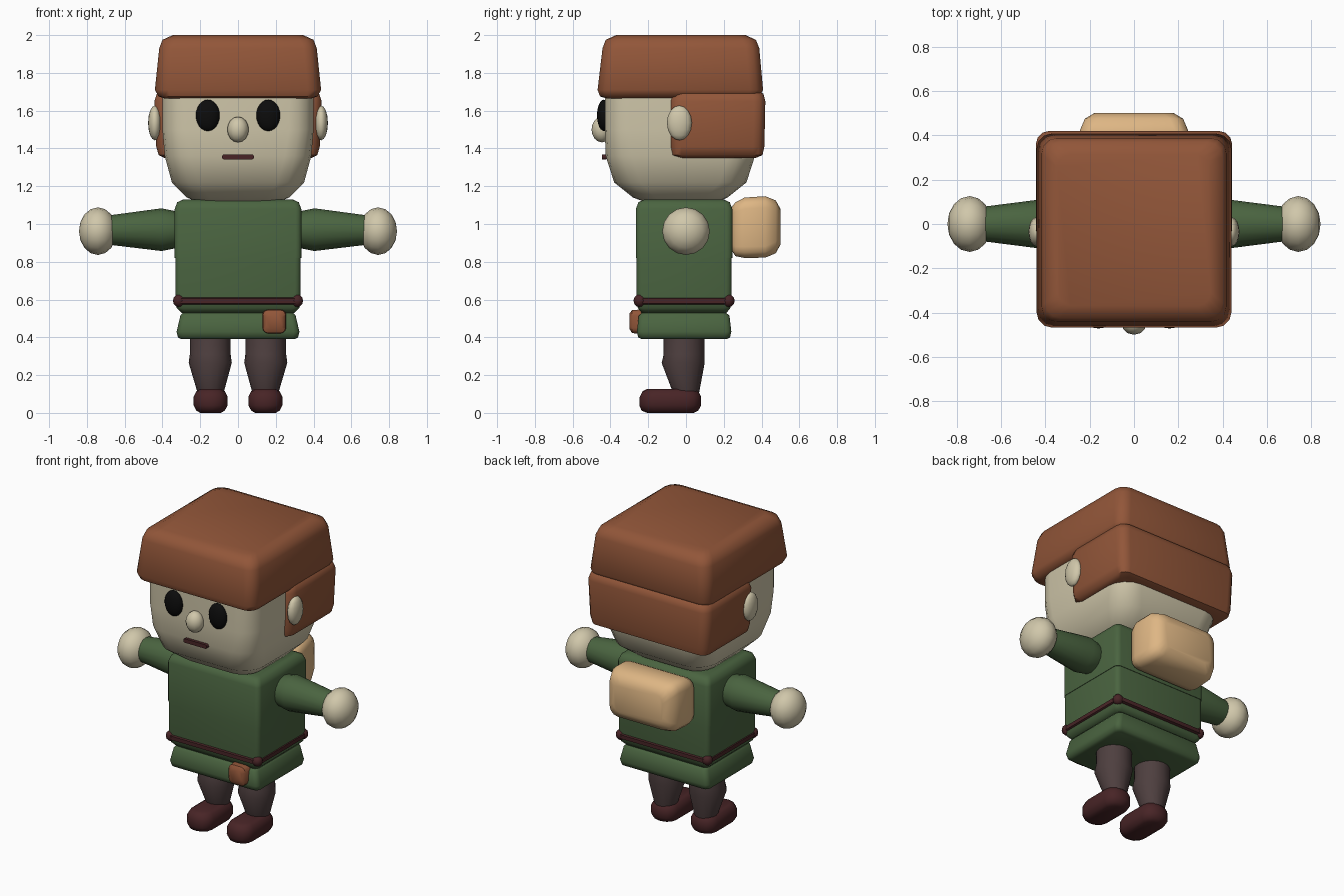
import bpy, bmesh, math
from mathutils import Vector, Matrix


def material(name, r, g, b):
    lin = [((c / 255 + 0.055) / 1.055) ** 2.4 if c > 10 else c / 255 / 12.92 for c in (r, g, b)]
    m = bpy.data.materials.new(name)
    m.diffuse_color = (*lin, 1)
    return m


HAIR = material("auburn brown", 146, 86, 57)
SKIN = material("pale skin", 208, 199, 170)
GREEN = material("tunic green", 74, 100, 64)
LEATHER = material("dark leather", 72, 36, 38)
TROUSERS = material("trouser brown", 78, 63, 63)
PACK = material("tan canvas", 222, 182, 132)
BLACK = material("eye black", 12, 12, 12)


def finish(name, bm, mat, angle=40):
    bmesh.ops.recalc_face_normals(bm, faces=bm.faces)
    me = bpy.data.meshes.new(name)
    bm.to_mesh(me)
    bm.free()
    me.materials.append(mat)
    me.shade_smooth()
    me.set_sharp_from_angle(angle=math.radians(angle))
    ob = bpy.data.objects.new(name, me)
    bpy.context.collection.objects.link(ob)
    return ob


def bridge(name, rings, mat, angle=40):
    """Join a stack of point rings into a closed solid."""
    bm = bmesh.new()
    loops = [[bm.verts.new(p) for p in ring] for ring in rings]
    n = len(loops[0])
    for a, b in zip(loops, loops[1:]):
        for i in range(n):
            j = (i + 1) % n
            bm.faces.new((a[i], a[j], b[j], b[i]))
    bm.faces.new(loops[0])
    bm.faces.new(loops[-1])
    return finish(name, bm, mat, angle)


def block(name, levels, mat, axis="z", cx=0.0, seg=3, angle=50):
    """Rounded rectangles (level, half width, low, high, corner radius) stacked along z or y."""
    rings = []
    for t, hx, lo, hi, r in levels:
        ring = []
        for k, (sx, v) in enumerate(((1, hi), (-1, hi), (-1, lo), (1, lo))):
            sv = 1 if v == hi else -1
            for i in range(seg + 1):
                a = (k + i / seg) * math.pi / 2
                x = cx + sx * (hx - r) + r * math.cos(a)
                w = v - sv * r + r * math.sin(a)
                ring.append((x, w, t) if axis == "z" else (x, t, w))
        rings.append(ring)
    return bridge(name, rings, mat, angle)


def tube(name, stops, mat, axis, sides=16):
    """Round limb from (centre, radius) stops, facing along x or z."""
    rings = []
    for c, r in stops:
        ring = []
        for i in range(sides):
            a = 2 * math.pi * i / sides
            u, v = r * math.cos(a), r * math.sin(a)
            ring.append(Vector(c) + Vector((0, u, v) if axis == "x" else (u, v, 0)))
        rings.append(ring)
    return bridge(name, rings, mat)


def ball(name, loc, size, mat, u=16, v=8, axis="z"):
    bm = bmesh.new()
    bmesh.ops.create_uvsphere(bm, u_segments=u, v_segments=v, radius=1)
    if axis == "x":
        bmesh.ops.rotate(bm, verts=bm.verts, matrix=Matrix.Rotation(math.pi / 2, 3, "Y"))
    bmesh.ops.scale(bm, verts=bm.verts, vec=size)
    bmesh.ops.translate(bm, verts=bm.verts, vec=loc)
    return finish(name, bm, mat, 60)


# Head and hair
block("head", [(1.11, 0.20, -0.20, 0.15, 0.10), (1.14, 0.27, -0.28, 0.22, 0.12),
               (1.22, 0.35, -0.38, 0.32, 0.14), (1.36, 0.388, -0.425, 0.365, 0.14),
               (1.50, 0.40, -0.43, 0.38, 0.13), (1.75, 0.40, -0.43, 0.38, 0.13)], SKIN, seg=4)
block("hair_cap", [(1.665, 0.39, -0.42, 0.36, 0.05), (1.675, 0.42, -0.455, 0.39, 0.06),
                   (1.71, 0.44, -0.468, 0.408, 0.07), (1.93, 0.417, -0.442, 0.388, 0.07),
                   (1.975, 0.40, -0.425, 0.37, 0.07), (2.0, 0.345, -0.37, 0.315, 0.06)], HAIR)
block("back_hair", [(1.35, 0.39, -0.04, 0.37, 0.04), (1.365, 0.42, -0.075, 0.405, 0.05),
                    (1.41, 0.433, -0.085, 0.415, 0.06), (1.65, 0.443, -0.085, 0.42, 0.06),
                    (1.69, 0.43, -0.075, 0.41, 0.06), (1.705, 0.40, -0.04, 0.38, 0.04)], HAIR)

# Face
ball("nose", (0, -0.445, 1.50), (0.057, 0.055, 0.068), SKIN, 12, 8)
block("mouth", [(-0.445, 0.084, 1.342, 1.368, 0.01), (-0.42, 0.084, 1.342, 1.368, 0.01)], LEATHER, "y")

# Tunic
block("tunic_chest", [(0.82, 0.335, -0.265, 0.245, 0.03), (1.08, 0.335, -0.265, 0.245, 0.03),
                      (1.115, 0.322, -0.252, 0.232, 0.03), (1.13, 0.29, -0.22, 0.20, 0.03)], GREEN)
block("tunic_waist", [(0.53, 0.30, -0.235, 0.215, 0.03), (0.555, 0.325, -0.255, 0.235, 0.03),
                      (0.60, 0.332, -0.262, 0.242, 0.03), (0.83, 0.332, -0.262, 0.242, 0.03)], GREEN)
block("tunic_skirt", [(0.39, 0.30, -0.235, 0.215, 0.03), (0.40, 0.318, -0.253, 0.233, 0.03),
                      (0.43, 0.325, -0.26, 0.24, 0.03), (0.515, 0.305, -0.25, 0.23, 0.03),
                      (0.54, 0.285, -0.22, 0.20, 0.03)], GREEN)

# Belt with corner knobs
block("belt", [(0.572, 0.325, -0.255, 0.235, 0.02), (0.58, 0.337, -0.272, 0.252, 0.02),
               (0.605, 0.337, -0.272, 0.252, 0.02), (0.613, 0.325, -0.255, 0.235, 0.02)], LEATHER)
for sx in (-1, 1):
    for y in (-0.245, 0.225):
        ball("belt_corner", (sx * 0.313, y, 0.594), (0.033, 0.033, 0.034), LEATHER, 10, 6)

# Pouch and backpack
block("pouch", [(-0.30, 0.04, 0.445, 0.525, 0.02), (-0.285, 0.06, 0.422, 0.545, 0.03),
                (-0.23, 0.065, 0.42, 0.547, 0.03)], HAIR, "y", cx=0.192)
block("backpack", [(0.242, 0.215, 0.86, 1.09, 0.04), (0.262, 0.24, 0.83, 1.115, 0.05),
                   (0.31, 0.252, 0.82, 1.14, 0.06), (0.42, 0.245, 0.822, 1.147, 0.06),
                   (0.475, 0.222, 0.845, 1.125, 0.06), (0.50, 0.18, 0.89, 1.08, 0.05)], PACK, "y")

# Paired parts
for s, side in ((-1, "left"), (1, "right")):
    ball(side + "_eye", (s * 0.16, -0.435, 1.575), (0.063, 0.036, 0.083), BLACK, 20, 12)
    ball(side + "_ear", (s * 0.44, -0.035, 1.535), (0.036, 0.066, 0.092), SKIN, 16, 8)
    tube(side + "_sleeve", [((s * 0.30, 0, 0.97), 0.09), ((s * 0.34, 0, 0.97), 0.10),
                            ((s * 0.405, 0, 0.97), 0.113), ((s * 0.68, 0, 0.968), 0.078)], GREEN, "x")
    ball(side + "_hand", (s * 0.742, 0, 0.962), (0.1, 0.126, 0.126), SKIN, 16, 8, "x")
    tube(side + "_leg", [((s * 0.147, -0.01, 0.45), 0.108), ((s * 0.147, -0.01, 0.31), 0.108),
                         ((s * 0.147, -0.015, 0.265), 0.114), ((s * 0.145, 0.0, 0.11), 0.07)],
         TROUSERS, "z")
    block(side + "_shoe", [(0.0, 0.055, -0.205, 0.04, 0.05), (0.012, 0.075, -0.235, 0.065, 0.065),
                           (0.04, 0.09, -0.247, 0.08, 0.075), (0.085, 0.09, -0.245, 0.08, 0.075),
                           (0.115, 0.075, -0.23, 0.065, 0.065), (0.127, 0.055, -0.205, 0.045, 0.05)],
          LEATHER, cx=s * 0.145)
